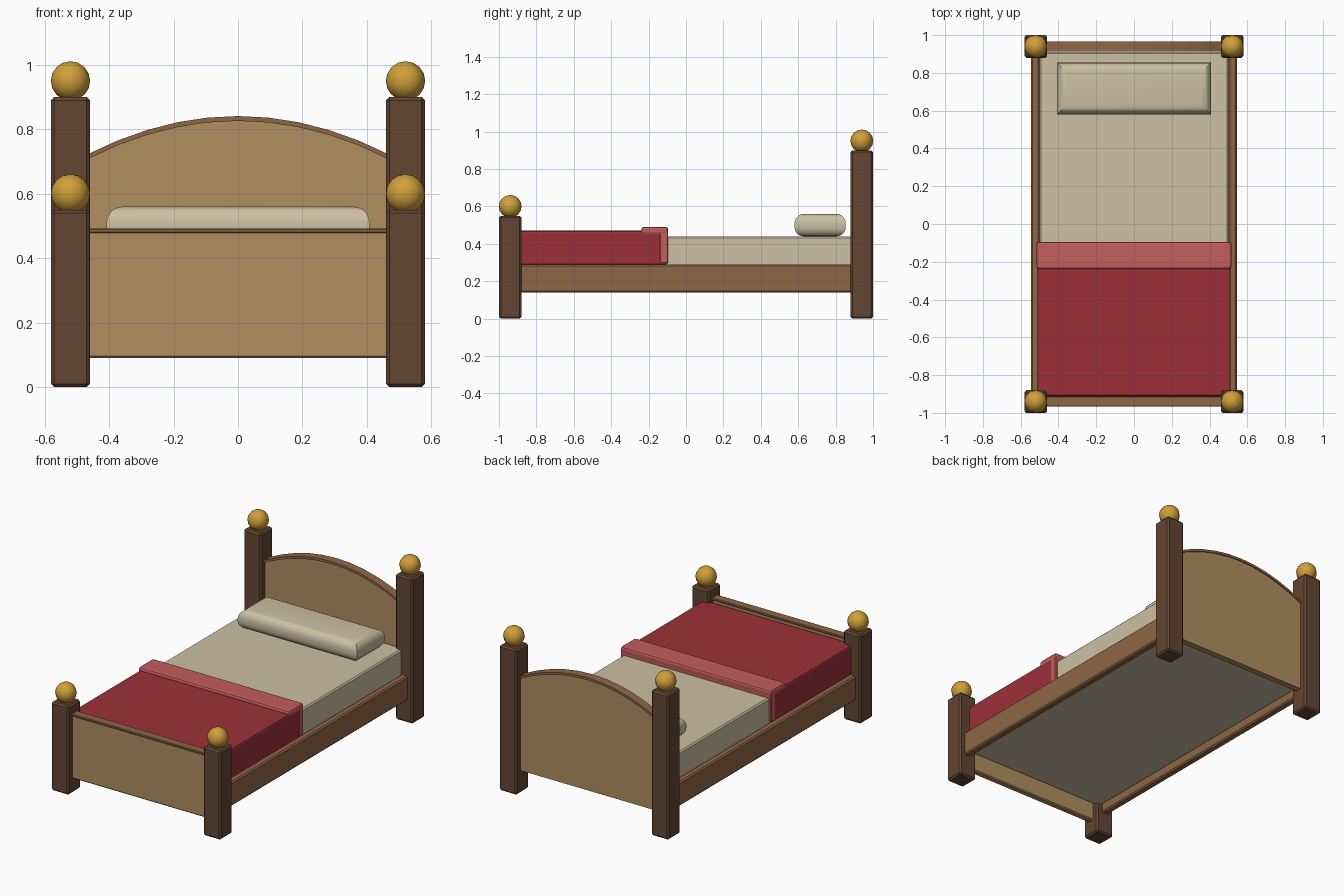
import bpy, bmesh, math

if "Cube" in bpy.data.objects:
    bpy.data.objects.remove(bpy.data.objects["Cube"])


def mat(name, r, g, b):
    m = bpy.data.materials.new(name)
    lin = [((c / 255 + 0.055) / 1.055) ** 2.4 for c in (r, g, b)]
    m.diffuse_color = (*lin, 1)
    m.use_nodes = True
    m.node_tree.nodes["Principled BSDF"].inputs["Base Color"].default_value = m.diffuse_color
    return m


DARK = mat("dark wood", 98, 70, 50)
TRIM = mat("trim wood", 143, 103, 70)
PANEL = mat("panel wood", 176, 142, 96)
CREAM = mat("cream linen", 205, 192, 163)
RED = mat("red blanket", 156, 48, 58)
PINK = mat("pink fold", 195, 93, 92)
BRASS = mat("brass", 208, 160, 58)


def finish(bm, name, m, smooth=None):
    bmesh.ops.recalc_face_normals(bm, faces=bm.faces)
    me = bpy.data.meshes.new(name)
    bm.to_mesh(me)
    bm.free()
    me.materials.append(m)
    ob = bpy.data.objects.new(name, me)
    bpy.context.collection.objects.link(ob)
    if smooth:
        bpy.ops.object.select_all(action='DESELECT')
        ob.select_set(True)
        bpy.context.view_layer.objects.active = ob
        bpy.ops.object.shade_smooth_by_angle(angle=math.radians(smooth))
    return ob


def box(name, lo, hi, m, bevel=0.0, segments=1):
    bm = bmesh.new()
    bmesh.ops.create_cube(bm, size=1)
    for v in bm.verts:
        v.co = [(a + b) / 2 + c * (b - a) for a, b, c in zip(lo, hi, v.co)]
    if bevel:
        bmesh.ops.bevel(bm, geom=bm.edges[:], offset=bevel, segments=segments,
                        profile=0.5, affect='EDGES')
    return finish(bm, name, m)


def prism(name, outline, y0, y1, m):
    """Extrude an xz outline along y."""
    bm = bmesh.new()
    f = bm.faces.new([bm.verts.new((x, y0, z)) for x, z in outline])
    r = bmesh.ops.extrude_face_region(bm, geom=[f])
    for v in r["geom"]:
        if isinstance(v, bmesh.types.BMVert):
            v.co.y = y1
    return finish(bm, name, m)


# posts with ball finials, and side rails
for side, s in (("left", -1), ("right", 1)):
    for end, y, h in (("head", 0.94, 0.90), ("foot", -0.94, 0.55)):
        x = 0.52 * s
        box(f"{end}_post_{side}", (x - .06, y - .06, 0), (x + .06, y + .06, h), DARK, 0.01)
        bm = bmesh.new()
        bmesh.ops.create_uvsphere(bm, u_segments=12, v_segments=8, radius=0.061)
        bmesh.ops.translate(bm, vec=(x, y, h + 0.05), verts=bm.verts)
        finish(bm, f"{end}_finial_{side}", BRASS, 60)
    a, b = sorted((0.50 * s, 0.545 * s))
    box(f"side_rail_{side}", (a, -0.9, 0.14), (b, 0.9, 0.29), TRIM, 0.008)

# arched headboard with cap strip
N = 10
W = 0.47
arc = [(-W + 2 * W * i / N, 0.83 - 0.12 * ((-1 + 2 * i / N) ** 2)) for i in range(N + 1)]
prism("headboard", [(-W, 0.14)] + arc + [(W, 0.14)], 0.92, 0.96, PANEL)
prism("headboard_cap", [(x, z - 0.004) for x, z in arc] + [(x, z + 0.011) for x, z in arc[::-1]],
      0.913, 0.967, TRIM)

# footboard with cap strip
box("footboard", (-W, -0.96, 0.09), (W, -0.92, 0.485), PANEL, 0.006)
box("footboard_cap", (-W, -0.967, 0.478), (W, -0.913, 0.492), TRIM, 0.003)

# mattress
box("mattress", (-0.50, -0.91, 0.19), (0.50, 0.91, 0.44), CREAM, 0.008)

# blanket and turned-back fold
box("blanket", (-0.512, -0.912, 0.285), (0.512, -0.105, 0.47), RED, 0.012, 2)
box("blanket_fold", (-0.516, -0.238, 0.45), (0.516, -0.095, 0.49), PINK, 0.012, 2)
box("blanket_fold_edge", (-0.515, -0.14, 0.295), (0.515, -0.096, 0.47), PINK, 0.004)

# pillow: stacked rectangles with rounded top and bottom edges
bm = bmesh.new()
R, ZB, ZT = 0.05, 0.44, 0.56
steps = [math.pi / 2 * i / 5 for i in range(6)]
prof = [(R * (1 - math.sin(t)), ZB + R * (1 - math.cos(t))) for t in steps]
prof += [(d, ZB + ZT - z) for d, z in prof[::-1]]
rings = []
for d, z in prof:
    hx, hy = 0.408 - d, 0.137 - d
    rings.append([bm.verts.new((sx * hx, 0.717 + sy * hy, z))
                  for sx, sy in ((-1, -1), (1, -1), (1, 1), (-1, 1))])
for a, b in zip(rings, rings[1:]):
    for i in range(4):
        j = (i + 1) % 4
        bm.faces.new((a[i], a[j], b[j], b[i]))
bm.faces.new(rings[0][::-1])
bm.faces.new(rings[-1])
finish(bm, "pillow", CREAM, 35)
